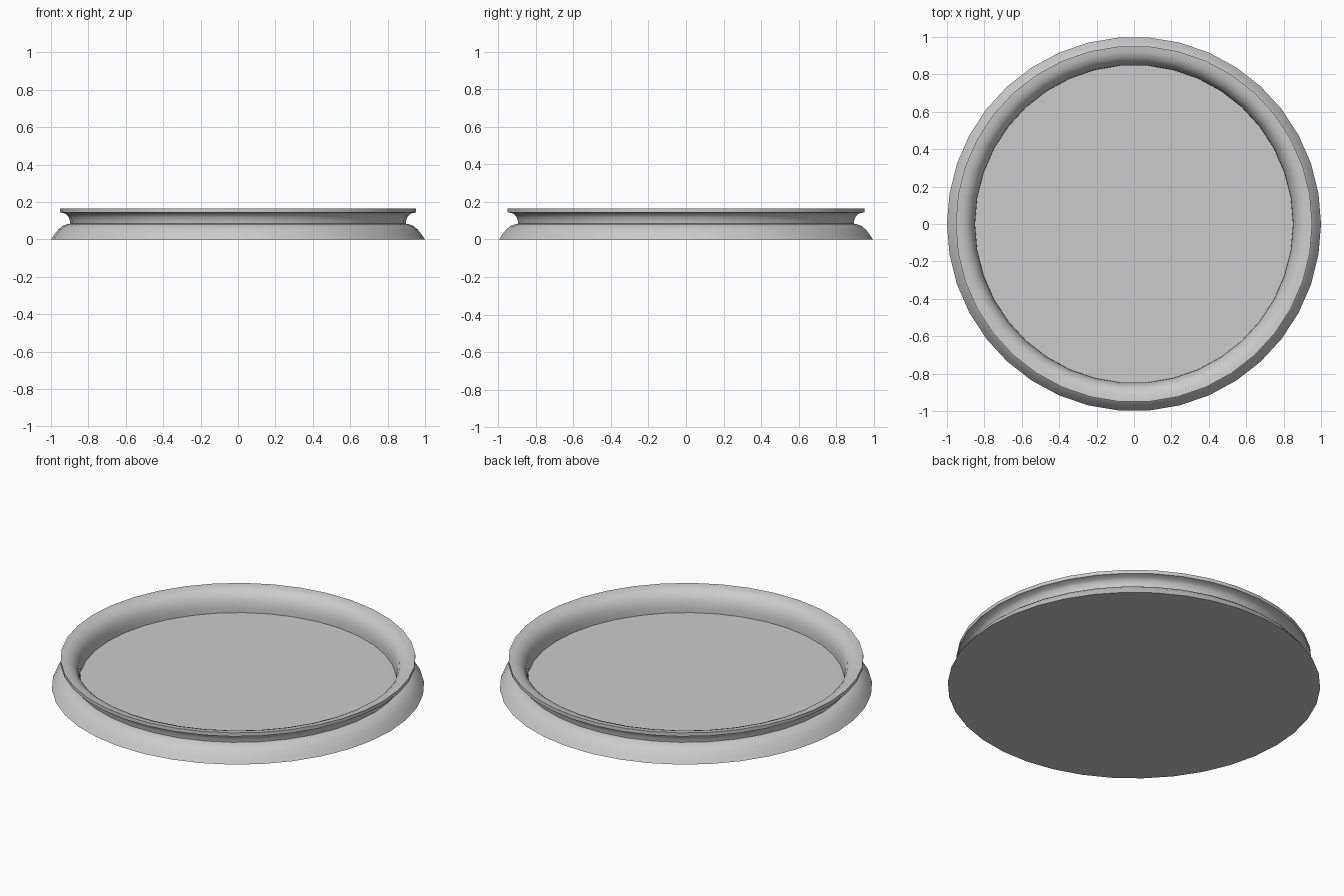
import bpy, bmesh, math

if "Cube" in bpy.data.objects:
    bpy.data.objects.remove(bpy.data.objects["Cube"])

SIDES = 38

# Half cross-section (radius, height): base skirt, neck, lip, inner roll, floor
PROFILE = [
    (1.0, 0.0), (0.982, 0.026), (0.962, 0.052), (0.938, 0.072), (0.91, 0.083),
    (0.897, 0.084), (0.9, 0.104), (0.908, 0.124), (0.922, 0.138), (0.953, 0.145),
    (0.953, 0.166), (0.92, 0.163), (0.893, 0.152), (0.87, 0.13),
    (0.857, 0.10), (0.851, 0.07), (0.85, 0.038),
]


def lathe(name, profile, sides):
    bm = bmesh.new()
    rings = []
    for r, z in profile:
        rings.append([bm.verts.new((r * math.cos(2 * math.pi * i / sides),
                                    r * math.sin(2 * math.pi * i / sides), z))
                      for i in range(sides)])
    for a, b in zip(rings, rings[1:]):
        for i in range(sides):
            j = (i + 1) % sides
            bm.faces.new((a[i], a[j], b[j], b[i]))
    # flat underside and recessed floor
    bm.faces.new(rings[0][::-1])
    bm.faces.new(rings[-1])
    bmesh.ops.recalc_face_normals(bm, faces=bm.faces)
    mesh = bpy.data.meshes.new(name)
    bm.to_mesh(mesh)
    bm.free()
    obj = bpy.data.objects.new(name, mesh)
    bpy.context.collection.objects.link(obj)
    return obj


# Round dish with flared foot and rolled rim
dish = lathe("round_dish", PROFILE, SIDES)
bpy.context.view_layer.objects.active = dish
dish.select_set(True)
bpy.ops.object.shade_smooth_by_angle(angle=math.radians(40))
